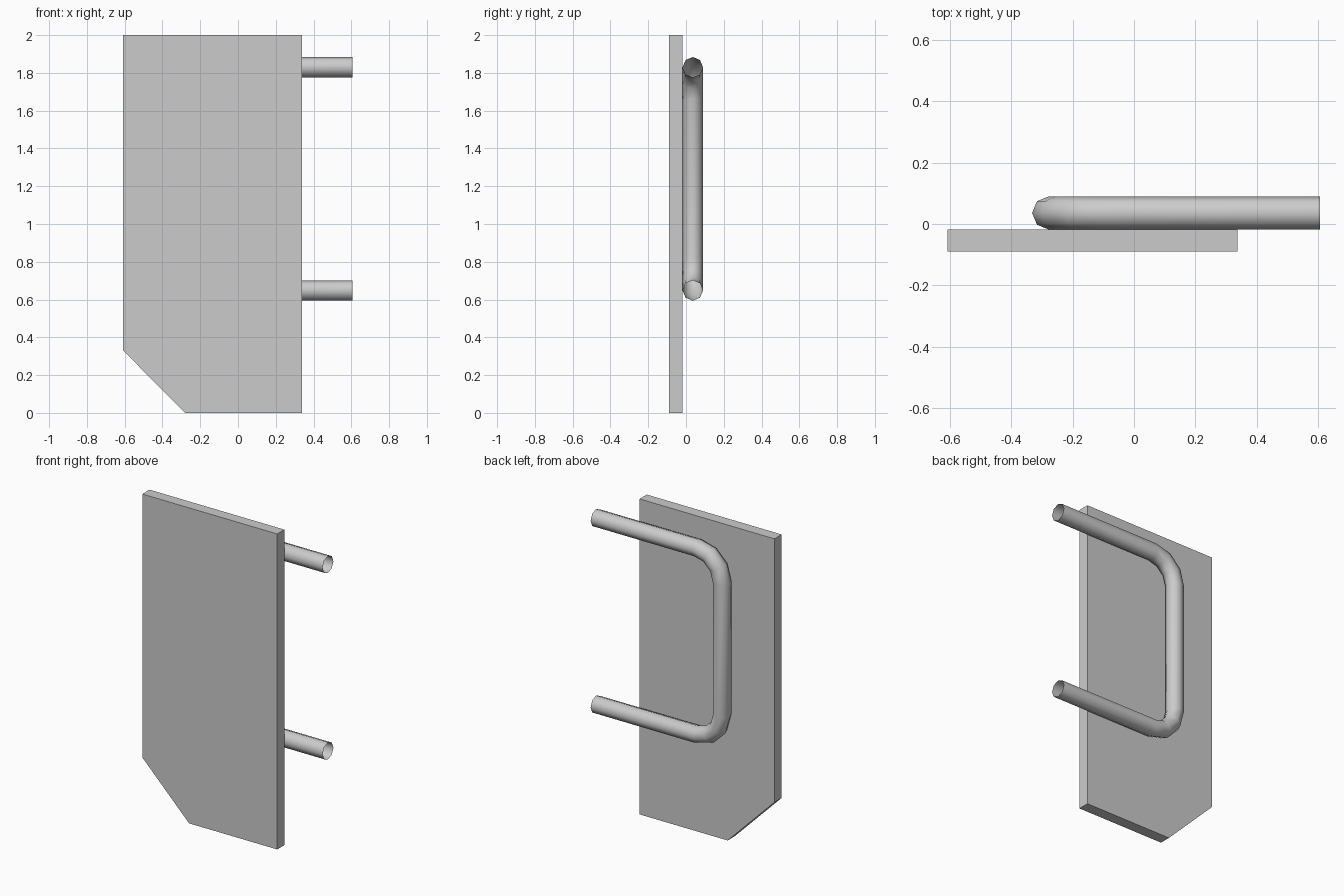
import bpy, bmesh, math
from mathutils import Vector

if "Cube" in bpy.data.objects:
    bpy.data.objects.remove(bpy.data.objects["Cube"])


def finish(name, bm):
    bmesh.ops.recalc_face_normals(bm, faces=bm.faces[:])
    mesh = bpy.data.meshes.new(name)
    bm.to_mesh(mesh)
    bm.free()
    obj = bpy.data.objects.new(name, mesh)
    bpy.context.collection.objects.link(obj)
    return obj


# Flat panel with one clipped lower corner
profile = [(-0.608, 2.0), (-0.608, 0.33), (-0.28, 0.0), (0.338, 0.0), (0.338, 2.0)]
bm = bmesh.new()
face = bm.faces.new([bm.verts.new((x, -0.09, z)) for x, z in profile])
ext = bmesh.ops.extrude_face_region(bm, geom=[face])
bmesh.ops.translate(bm, vec=(0, 0.072, 0),
                    verts=[v for v in ext["geom"] if isinstance(v, bmesh.types.BMVert)])
finish("panel", bm)

# Path of the bent rail: (centre x, centre z, sweep angle of the ring plane)
RADIUS, SIDES, BEND, STEPS = 0.054, 8, 0.17, 3
X_END, X_BAR, Y, Z_LOW, Z_HIGH = 0.606, -0.278, 0.036, 0.648, 1.83
path = [(X_END, Z_HIGH, math.pi / 2)]
for zc, start in ((Z_HIGH - BEND, math.pi / 2), (Z_LOW + BEND, math.pi)):
    for i in range(STEPS + 1):
        a = start + math.pi / 2 * i / STEPS
        path.append((X_BAR + BEND + BEND * math.cos(a), zc + BEND * math.sin(a), a))
path.append((X_END, Z_LOW, math.pi * 1.5))

# Open-ended tube swept along the path
bm = bmesh.new()
rings = []
for x, z, a in path:
    out = Vector((math.cos(a), 0, math.sin(a)))
    ring = []
    for k in range(SIDES):
        t = math.tau * k / SIDES
        ring.append(bm.verts.new(Vector((x, Y, z)) + out * RADIUS * math.cos(t)
                                 + Vector((0, RADIUS * math.sin(t), 0))))
    rings.append(ring)
for r0, r1 in zip(rings, rings[1:]):
    for k in range(SIDES):
        n = (k + 1) % SIDES
        bm.faces.new((r0[k], r0[n], r1[n], r1[k])).smooth = True
finish("bent_tube_rail", bm)
